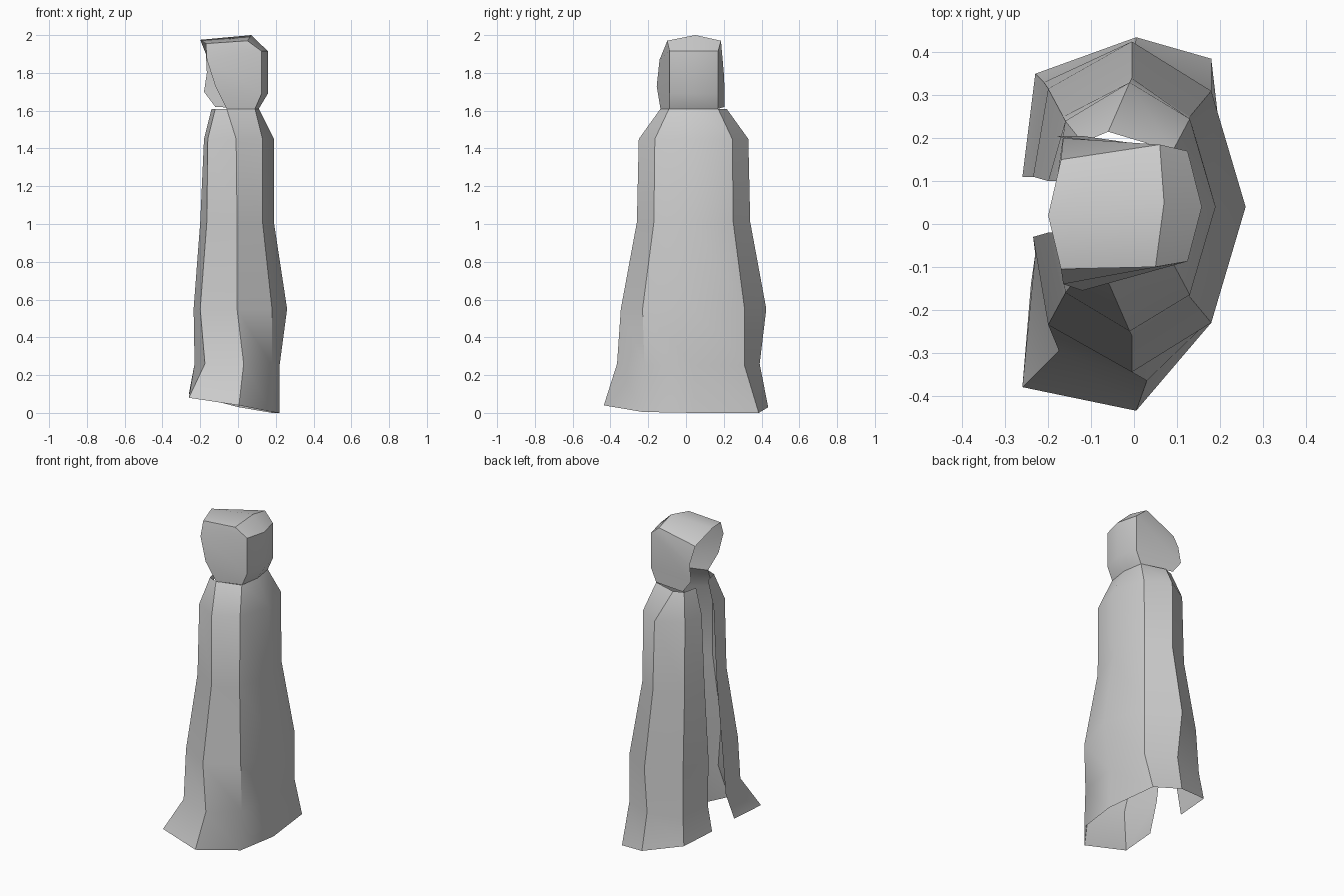
import bpy
import math

if "Cube" in bpy.data.objects:
    bpy.data.objects.remove(bpy.data.objects["Cube"], do_unlink=True)

MIDDLE = 0.04  # sideways centre line of the garment


def make_material(name, colour):
    material = bpy.data.materials.new(name)
    material.use_nodes = True
    material.diffuse_color = colour
    shader = next(n for n in material.node_tree.nodes if n.type == "BSDF_PRINCIPLED")
    shader.inputs["Base Color"].default_value = colour
    shader.inputs["Roughness"].default_value = 0.8
    return material


def mirrored_ring(height, half):
    """Ring from one opening edge, round the back, to the other edge."""
    near_side = [(x, MIDDLE - y, height) for x, y in half]
    far_side = [(x, MIDDLE + y, height) for x, y in reversed(half[:-1])]
    return near_side + far_side


def cloth_shell(name, rings, material, cap_point=None):
    """Join rings (top to bottom) with outward-facing quads into an open shell."""
    columns = len(rings[0])
    points = [point for ring in rings for point in ring]
    faces = []
    for row in range(len(rings) - 1):
        for column in range(columns - 1):
            a = row * columns + column
            b = a + columns
            faces.append((a, b, b + 1, a + 1))
    if cap_point:
        # Close the crown forward to the peak of the opening
        peak = len(points)
        points.append(cap_point)
        centre, last = columns // 2, columns - 1
        faces.append((0, *range(1, centre + 1), peak))
        faces.append((peak, *range(centre, last + 1)))
    mesh = bpy.data.meshes.new(name)
    mesh.from_pydata(points, [], faces)
    mesh.materials.append(material)
    shell = bpy.data.objects.new(name, mesh)
    bpy.context.collection.objects.link(shell)
    bpy.ops.object.select_all(action="DESELECT")
    shell.select_set(True)
    bpy.context.view_layer.objects.active = shell
    bpy.ops.object.shade_smooth_by_angle(angle=math.radians(35))
    return shell


grey_cloth = make_material("grey cloth", (0.6, 0.6, 0.6, 1))

# Cloak: regular rings from the collar to the widest part
collar = mirrored_ring(1.61, [(-.14, .06), (-.12, .15), (-.06, .175), (.09, .13), (.11, 0)])
shoulder = mirrored_ring(1.45, [(-.18, .06), (-.16, .2), (-.01, .29), (.13, .205), (.19, 0)])
waist = mirrored_ring(1.01, [(-.2, .06), (-.165, .21), (-.005, .3), (.13, .21), (.19, 0)])
skirt = mirrored_ring(.55, [(-.235, .07), (-.2, .275), (-.005, .385), (.18, .27), (.26, 0)])

# Cloak: uneven folds near the ground
fold = [(-.23, -.07, .26), (-.175, -.295, .26), (.03, -.365, .26), (.18, -.22, .25),
        (.22, .04, .25), (.18, .31, .25), (0, .39, .26), (-.21, .33, .26), (-.23, .11, .26)]
hem = [(-.24, -.14, .08), (-.26, -.38, .08), (.005, -.435, .04), (.18, -.23, .005),
       (.22, .04, 0), (.18, .385, 0), (.005, .435, .03), (-.23, .35, .09), (-.26, .11, .1)]
cloak = cloth_shell("cloak", [collar, shoulder, waist, skirt, fold, hem], grey_cloth)


def hood_ring(near_edge, height, corner_x, back_x, far_edge):
    """Faceted back of the hood with a loose edge at each side of the face."""
    back = [(corner_x, -.087, height), (back_x, MIDDLE, height), (corner_x, .17, height)]
    return [near_edge] + back + [far_edge]


# Hood: crown, two back rings and the neck, with an irregular face opening
crown = [(-.17, -.105, 1.955), (.05, -.1, 1.97), (.07, .05, 2), (.06, .185, 1.97),
         (-.17, .15, 1.9)]
upper = hood_ring((-.165, -.14, 1.87), 1.915, .125, .158, (-.165, .2, 1.8))
lower = hood_ring((-.12, -.155, 1.73), 1.69, .125, .158, (-.18, .205, 1.7))
neck = hood_ring((-.06, -.135, 1.61), 1.61, .09, .11, (-.12, .205, 1.62))
hood = cloth_shell("hood", [crown, upper, lower, neck], grey_cloth, (-.2, .02, 1.975))
